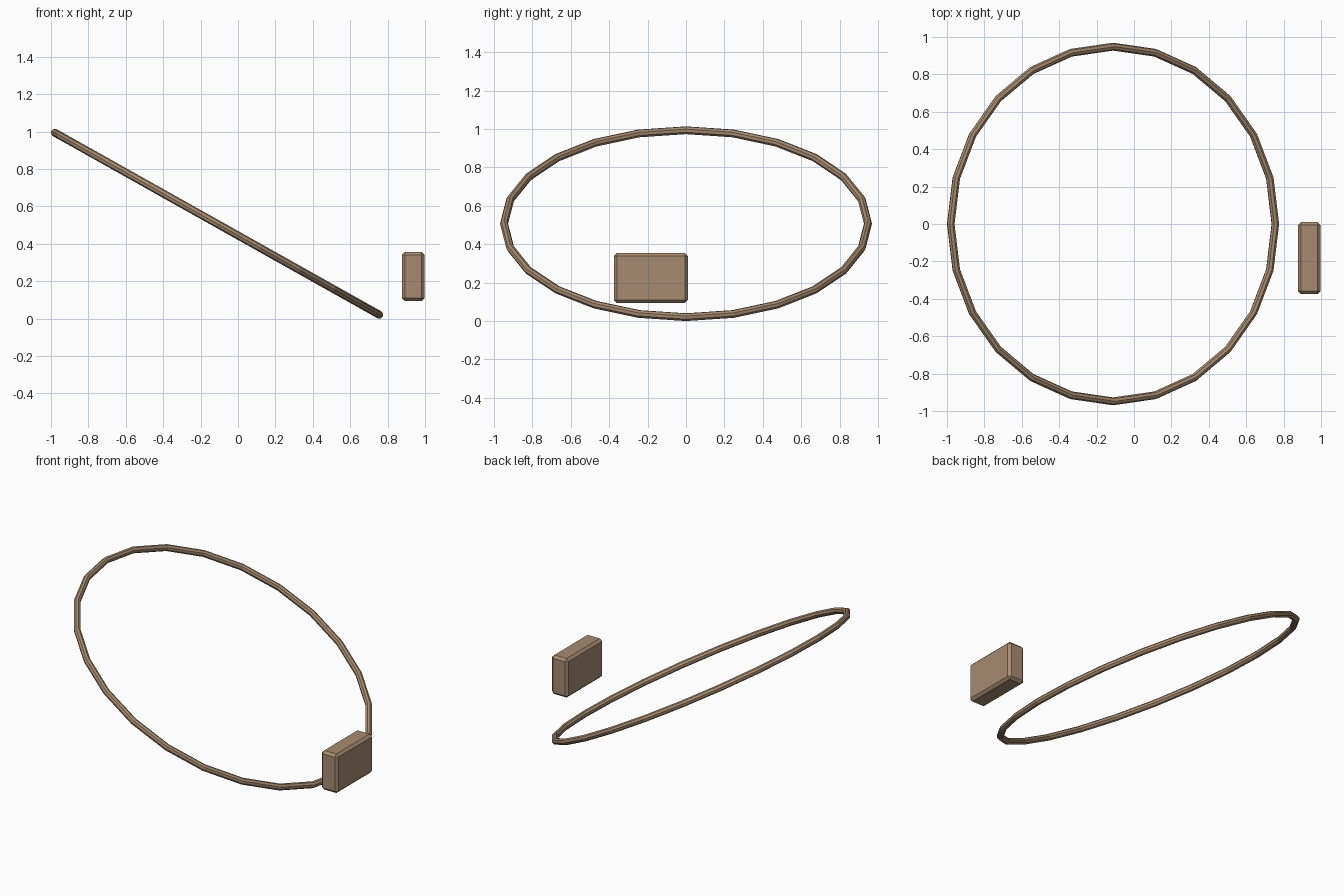
import bpy, bmesh, math
from mathutils import Matrix, Vector

cube = bpy.data.objects.get("Cube")
if cube:
    bpy.data.objects.remove(cube, do_unlink=True)

# Single flat brown
brown = bpy.data.materials.new("warm brown")
colour = (0.39, 0.26, 0.165, 1.0)
brown.diffuse_color = colour
brown.use_nodes = True
bsdf = next(n for n in brown.node_tree.nodes if n.type == 'BSDF_PRINCIPLED')
bsdf.inputs["Base Color"].default_value = colour
bsdf.inputs["Roughness"].default_value = 0.8


def add_object(name, bm):
    bmesh.ops.recalc_face_normals(bm, faces=bm.faces)
    mesh = bpy.data.meshes.new(name)
    bm.to_mesh(mesh)
    bm.free()
    mesh.materials.append(brown)
    obj = bpy.data.objects.new(name, mesh)
    bpy.context.collection.objects.link(obj)
    return obj


# Tilted, slightly oval hoop: an eight-sided tube in 24 straight segments
SEGMENTS, SIDES = 24, 8
RADIUS_X, RADIUS_Y, TUBE = 0.995, 0.948, 0.021
bm = bmesh.new()
rings = []
for i in range(SEGMENTS):
    a = math.tau * i / SEGMENTS
    out = Vector((math.cos(a), math.sin(a), 0))
    centre = Vector((RADIUS_X * out.x, RADIUS_Y * out.y, 0))
    ring = []
    for j in range(SIDES):
        b = math.tau * j / SIDES
        offset = out * (TUBE * math.cos(b)) + Vector((0, 0, TUBE * math.sin(b)))
        ring.append(bm.verts.new(centre + offset))
    rings.append(ring)
for i in range(SEGMENTS):
    r0, r1 = rings[i], rings[(i + 1) % SEGMENTS]
    for j in range(SIDES):
        k = (j + 1) % SIDES
        bm.faces.new((r0[j], r1[j], r1[k], r0[k]))
bm.transform(Matrix.Translation((-0.112, 0, 0.507)) @ Matrix.Rotation(math.radians(29.3), 4, 'Y'))
add_object("hoop", bm)

# Small upright block with chamfered edges
bm = bmesh.new()
bmesh.ops.create_cube(bm, size=1.0, matrix=Matrix.Diagonal((0.122, 0.385, 0.262, 1)))
block = add_object("block", bm)
block.location = (0.937, -0.183, 0.224)
bevel = block.modifiers.new("chamfer", 'BEVEL')
bevel.width = 0.016
bevel.segments = 1
